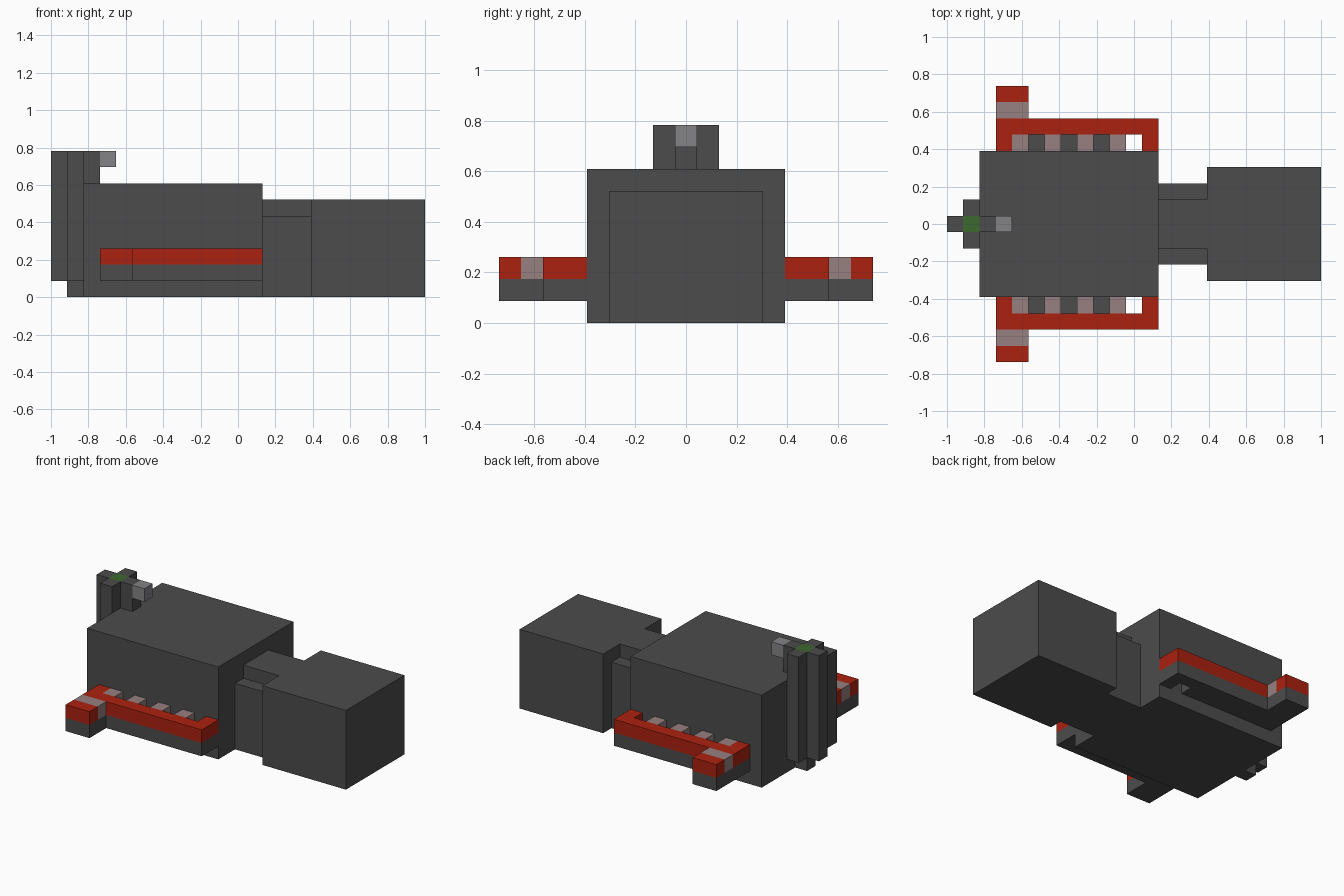
import bpy
import bmesh

U = 2 / 23  # one block of the grid the model is built on

cube = bpy.data.objects.get("Cube")
if cube:
    bpy.data.objects.remove(cube, do_unlink=True)


def material(name, rgb):
    mat = bpy.data.materials.new(name)
    mat.use_nodes = True
    mat.diffuse_color = (*rgb, 1)
    mat.node_tree.nodes["Principled BSDF"].inputs["Base Color"].default_value = (*rgb, 1)
    return mat


DARK = material("dark grey", (0.072, 0.072, 0.072))
RED = material("red", (0.41, 0.015, 0.005))
GREEN = material("green", (0.045, 0.14, 0.026))
GREY = material("light grey", (0.23, 0.23, 0.24))
PINK = material("pinkish grey", (0.31, 0.215, 0.215))


def box(name, mat, x, y, z):
    """Box from (low, high) block ranges; x counts from the left end."""
    x = (x[0] - 11.5, x[1] - 11.5)
    bm = bmesh.new()
    bmesh.ops.create_cube(bm, size=1)
    for v in bm.verts:
        v.co = [U * r[0 if c < 0 else 1] for c, r in zip(v.co, (x, y, z))]
    mesh = bpy.data.meshes.new(name)
    bm.to_mesh(mesh)
    bm.free()
    mesh.materials.append(mat)
    obj = bpy.data.objects.new(name, mesh)
    bpy.context.collection.objects.link(obj)
    return obj


def pair(name, mat, x, y, z):
    """The same box on both sides of the model."""
    box("left_" + name, mat, x, y, z)
    box("right_" + name, mat, x, (-y[1], -y[0]), z)


# Main hull, stepped neck and end block
box("hull", DARK, (2, 13), (-4.5, 4.5), (0, 7))
box("neck", DARK, (13, 16), (-1.5, 1.5), (0, 6))
pair("neck_shoulder", DARK, (13, 16), (1.5, 2.5), (0, 5))
box("end_block", DARK, (16, 23), (-3.5, 3.5), (0, 6))

# Cross-shaped mast with its green cap and lamp
box("mast_core", DARK, (1, 2), (-.5, .5), (0, 8))
box("mast_cap", GREEN, (1, 2), (-.5, .5), (8, 9))
pair("mast_wing", DARK, (1, 2), (.5, 1.5), (1, 9))
box("mast_outer_fin", DARK, (0, 1), (-.5, .5), (1, 9))
box("mast_inner_fin", DARK, (2, 3), (-.5, .5), (7, 9))
box("mast_lamp", GREY, (3, 4), (-.5, .5), (8, 9))

# Side rails: dark underside below a red frame
LOW, HIGH = (1, 2), (2, 3)
for name, mat, z in (("underside", DARK, LOW), ("frame", RED, HIGH)):
    pair("rail_" + name, mat, (3, 13), (5.5, 6.5), z)
    pair("rail_front_link_" + name, mat, (3, 4), (4.5, 5.5), z)
    pair("rail_rear_link_" + name, mat, (12, 13), (4.5, 5.5), z)
    pair("outrigger_tip_" + name, mat, (3, 5), (7.5, 8.5), z)

# Slotted floor with raised light blocks
pair("rail_floor", DARK, (4, 11), (4.5, 5.5), LOW)
for i in range(4):
    pair(f"rail_light_{i + 1}", PINK, (4 + 2 * i, 5 + 2 * i), (4.5, 5.5), HIGH)

# Outrigger joints
pair("outrigger_joint_underside", DARK, (3, 5), (6.5, 7.5), LOW)
pair("outrigger_joint", PINK, (3, 5), (6.5, 7.5), HIGH)
